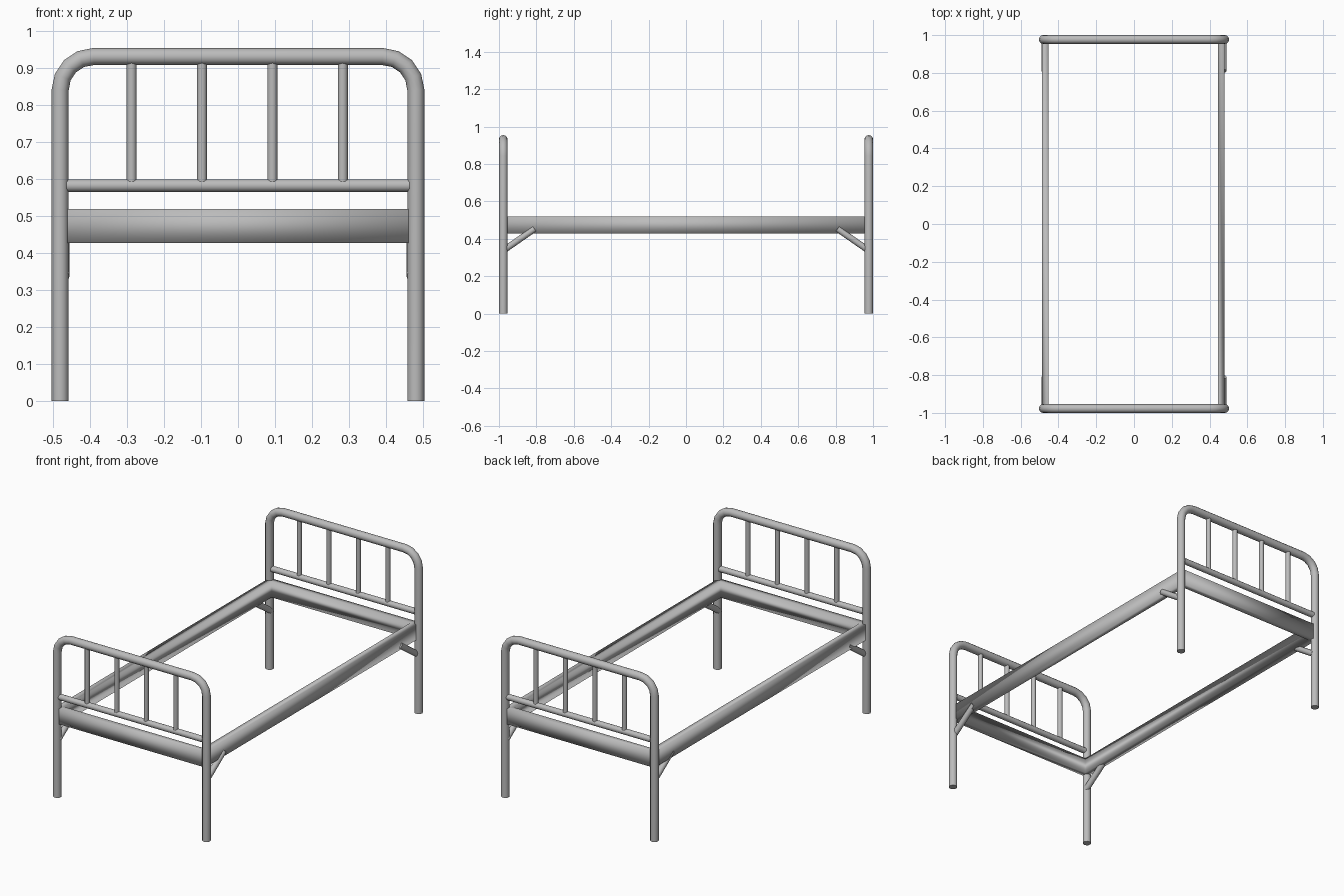
import bpy
import bmesh
from math import sin, cos, pi

cube = bpy.data.objects.get("Cube")
if cube:
    bpy.data.objects.remove(cube, do_unlink=True)

GREY = (0.5, 0.5, 0.5, 1.0)
metal = bpy.data.materials.new("grey_metal")
metal.use_nodes = True
metal.diffuse_color = GREY
metal.node_tree.nodes["Principled BSDF"].inputs["Base Color"].default_value = GREY

END_Y = 0.977      # centre line of the end frames
LEG_X = 0.481      # centre line of the legs
TUBE = 0.023


def tube(name, points, radius, resolution=4):
    """Round capped tube along a path, turned into a mesh."""
    curve = bpy.data.curves.new(name, "CURVE")
    curve.dimensions = "3D"
    curve.bevel_depth = radius
    curve.bevel_resolution = resolution
    curve.use_fill_caps = True
    spline = curve.splines.new("POLY")
    spline.points.add(len(points) - 1)
    for point, co in zip(spline.points, points):
        point.co = (*co, 1)
    obj = bpy.data.objects.new(name, curve)
    bpy.context.collection.objects.link(obj)
    bpy.ops.object.select_all(action="DESELECT")
    obj.select_set(True)
    bpy.context.view_layer.objects.active = obj
    bpy.ops.object.convert(target="MESH")
    obj = bpy.context.view_layer.objects.active
    obj.data.materials.clear()
    obj.data.materials.append(metal)
    bpy.ops.object.shade_smooth_by_angle(angle=pi / 3)
    return obj


def hoop_path(y, bend=0.09, top=0.932, steps=4):
    """Leg up, rounded corner, across and down the other leg."""
    half = [(LEG_X, y, 0)]
    for i in range(steps + 1):
        a = pi / 2 * i / steps
        half.append((LEG_X - bend + bend * cos(a), y, top - bend + bend * sin(a)))
    return half + [(-x, yy, z) for x, yy, z in reversed(half)]


# Head and foot ends: bent hoop, cross bar and spindles
for end, side in (("foot", -1), ("head", 1)):
    y = side * END_Y
    tube(end + "_hoop", hoop_path(y), TUBE)
    tube(end + "_cross_bar", [(-0.464, y, 0.583), (0.464, y, 0.583)], 0.017)
    for i in range(4):
        x = -0.288 + 0.1905 * i
        tube(f"{end}_spindle_{i + 1}", [(x, y, 0.585), (x, y, 0.925)], 0.0135)
    # Diagonal braces from the legs to the side rails
    for hand, sx in (("left", 1), ("right", -1)):
        x = sx * 0.473
        tube(f"{end}_{hand}_brace",
             [(x, y, 0.337), (x, side * 0.81, 0.453)], 0.017)

# Mitred rectangular rail frame
bm = bmesh.new()
rings = []
for hx, hy, z in ((0.484, 0.988, 0.428), (0.484, 0.988, 0.52),
                  (0.448, 0.955, 0.52), (0.448, 0.955, 0.428)):
    rings.append([bm.verts.new((sx * hx - 0.004, sy * hy, z))
                  for sx, sy in ((-1, -1), (1, -1), (1, 1), (-1, 1))])
for r in range(4):
    a, b = rings[r], rings[(r + 1) % 4]
    for i in range(4):
        j = (i + 1) % 4
        face = bm.faces.new((a[i], a[j], b[j], b[i]))
        face.smooth = True
bmesh.ops.recalc_face_normals(bm, faces=bm.faces)
mesh = bpy.data.meshes.new("rail_frame")
bm.to_mesh(mesh)
bm.free()
mesh.materials.append(metal)
bpy.context.collection.objects.link(bpy.data.objects.new("rail_frame", mesh))
